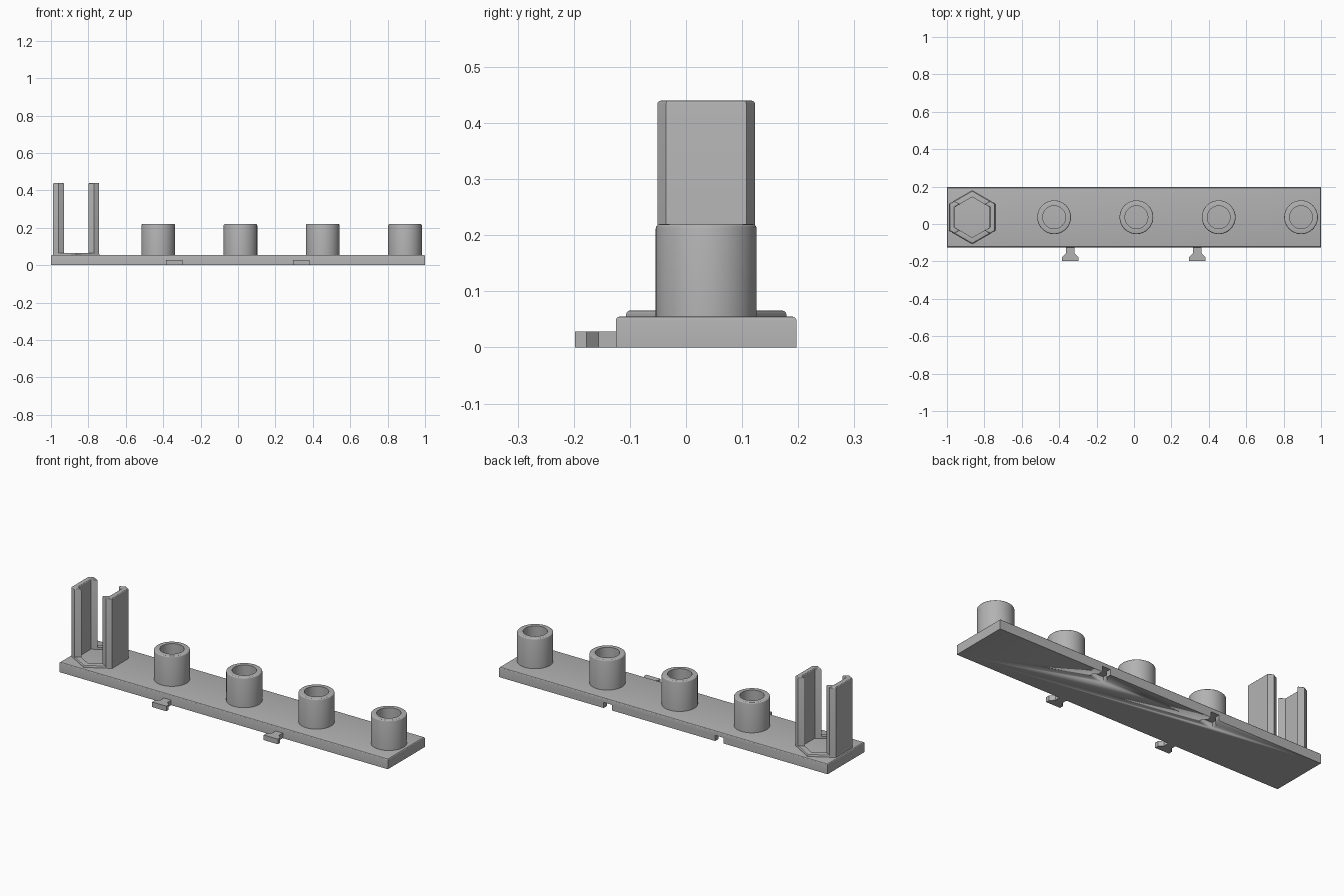
import bpy, bmesh, math

cube = bpy.data.objects.get("Cube")
if cube:
    bpy.data.objects.remove(cube, do_unlink=True)

grey = bpy.data.materials.new("plain grey")
grey.use_nodes = True
grey.diffuse_color = (0.45, 0.45, 0.45, 1)
grey.node_tree.nodes["Principled BSDF"].inputs["Base Color"].default_value = (0.45, 0.45, 0.45, 1)

MID_Y = 0.036       # line of the tubes and the holder
PLATE_TOP = 0.055
FRONT, BACK = -0.125, 0.197


def finish(name, bm):
    bmesh.ops.recalc_face_normals(bm, faces=bm.faces)
    mesh = bpy.data.meshes.new(name)
    bm.to_mesh(mesh)
    bm.free()
    mesh.materials.append(grey)
    ob = bpy.data.objects.new(name, mesh)
    bpy.context.collection.objects.link(ob)
    bpy.ops.object.select_all(action="DESELECT")
    ob.select_set(True)
    bpy.context.view_layer.objects.active = ob
    bpy.ops.object.shade_smooth_by_angle(angle=math.radians(25))
    return ob


def prism(name, outline, z0, z1, bevel=0):
    """Upright extrusion of an outline, with optionally rounded top edges."""
    bm = bmesh.new()
    low = [bm.verts.new((x, y, z0)) for x, y in outline]
    high = [bm.verts.new((x, y, z1)) for x, y in outline]
    bm.faces.new(low)
    top = bm.faces.new(high)
    n = len(outline)
    for i in range(n):
        j = (i + 1) % n
        bm.faces.new((low[i], low[j], high[j], high[i]))
    bmesh.ops.recalc_face_normals(bm, faces=bm.faces)
    if bevel:
        bmesh.ops.bevel(bm, geom=list(top.edges), offset=bevel, segments=3,
                        profile=0.5, affect="EDGES")
    return finish(name, bm)


def ring(name, x, sides, outer, inner, z0, z1, bevel):
    """Hollow collar with a rounded outer top edge."""
    arc = [math.radians(a) for a in (0, 30, 60, 90)]
    profile = [(inner, z1), (inner, z0), (outer, z0)]
    profile += [(outer - bevel + bevel * math.cos(a), z1 - bevel + bevel * math.sin(a)) for a in arc]
    bm = bmesh.new()
    loops = []
    for i in range(sides):
        a = math.pi / 2 + 2 * math.pi * i / sides
        loops.append([bm.verts.new((x + r * math.cos(a), MID_Y + r * math.sin(a), z))
                      for r, z in profile])
    n = len(profile)
    for i in range(sides):
        a, b = loops[i], loops[(i + 1) % sides]
        for k in range(n):
            m = (k + 1) % n
            bm.faces.new((a[k], b[k], b[m], a[m]))
    return finish(name, bm)


def key_outline(x, edge, grow=0):
    """Keyhole-like tab: narrow neck at the edge, wide head further out."""
    half = [(0.022 + grow, edge), (0.022 + grow, edge - 0.031 + grow),
            (0.043 + grow, edge - 0.052 + grow), (0.043 + grow, edge - 0.073 - grow)]
    return [(x + w, y) for w, y in half] + [(x - w, y) for w, y in reversed(half)]


# Base plate
plate = prism("base_plate", [(-1, FRONT), (1, FRONT), (1, BACK), (-1, BACK)], 0, PLATE_TOP, 0.007)

# Joining tabs on the front, matching slots cut under the back edge
for side, x in (("right", -0.341), ("left", 0.338)):
    prism(side + "_joining_tab", key_outline(x, FRONT), 0, 0.028)
    outline = key_outline(x, BACK, 0.003)
    outline = [(px, y + 0.02 if y == BACK else y) for px, y in outline]
    cutter = prism(side + "_slot_cutter", outline, -0.02, 0.031)
    cutter.hide_render = True
    cut = plate.modifiers.new("slot", "BOOLEAN")
    cut.operation = "DIFFERENCE"
    cut.solver = "EXACT"
    cut.object = cutter
    bpy.context.view_layer.objects.active = plate
    bpy.ops.object.modifier_apply(modifier=cut.name)
    bpy.data.objects.remove(cutter, do_unlink=True)

# Round sockets
for i in range(4):
    ring(f"round_socket_{i + 1}", -0.427 + 0.44 * i, 64, 0.09, 0.061, PLATE_TOP - 0.003, 0.22, 0.008)

# Hexagonal holder: low collar and two tall walls with folded ends
HEX_X = -0.865
ring("hex_collar", HEX_X, 6, 0.143, 0.108, PLATE_TOP - 0.003, 0.066, 0.008)
half = [(0.123, 0.0715), (0.096, 0.087), (0.065, 0.0705), (0.0935, 0.054)]
wall = half + [(x, -y) for x, y in reversed(half)]
for side, s in (("right", -1), ("left", 1)):
    prism(side + "_hex_wall", [(HEX_X + s * x, MID_Y + y) for x, y in wall], 0.056, 0.44, 0.006)
